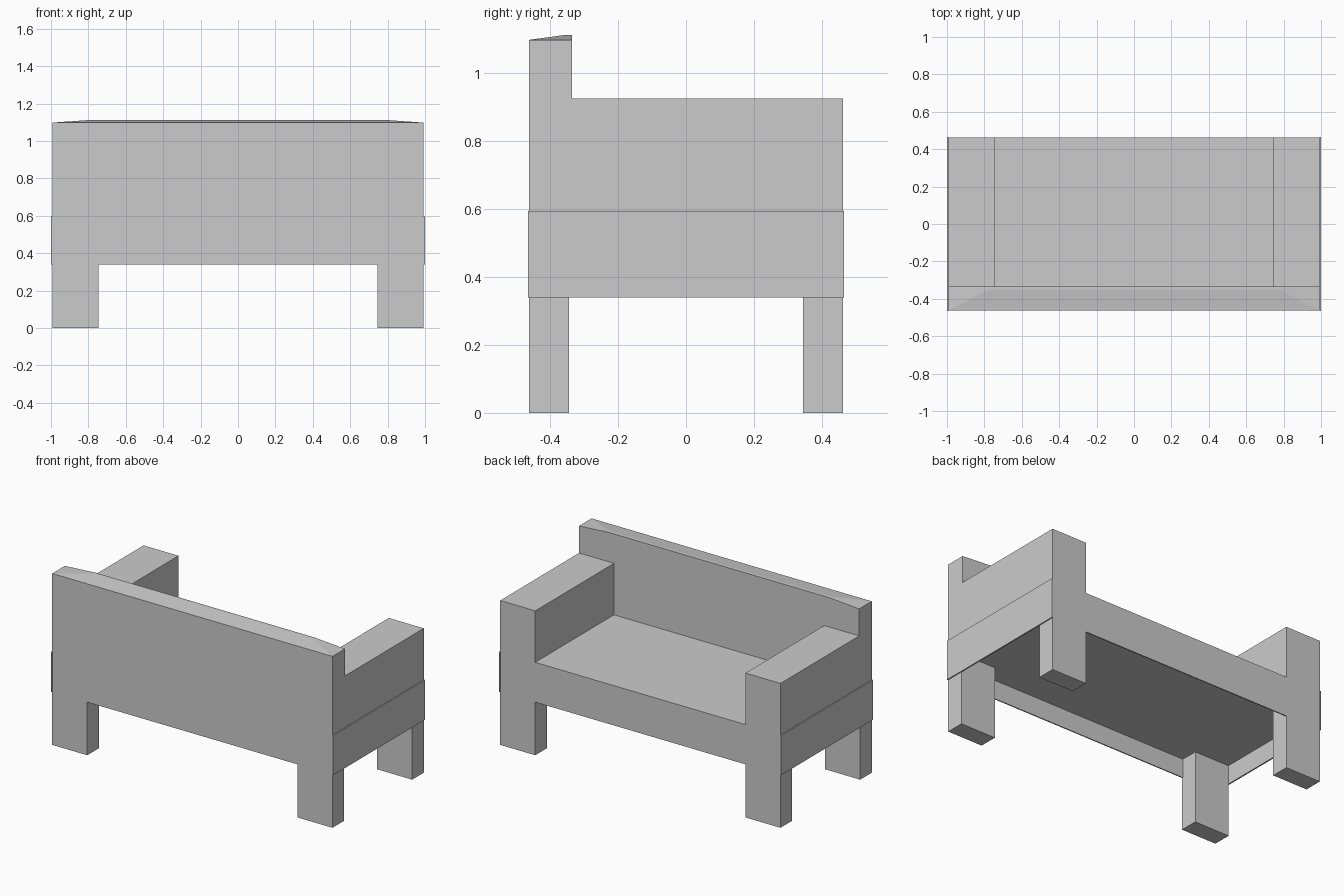
import bpy

if "Cube" in bpy.data.objects:
    bpy.data.objects.remove(bpy.data.objects["Cube"])

OUT_X, IN_X = 0.993, 0.745      # outer and inner faces of the arm blocks
Y, BACK_Y = 0.462, -0.335       # outer depth, front face of the backrest
RAIL_Z, UNDER_Z, SEAT_Z, ARM_Z = 0.34, 0.46, 0.595, 0.925


def make(name, verts, faces):
    mesh = bpy.data.meshes.new(name)
    mesh.from_pydata(verts, [], faces)
    mesh.validate()
    obj = bpy.data.objects.new(name, mesh)
    bpy.context.collection.objects.link(obj)
    return obj


def extrude_x(name, profile, x0, x1):
    """Solid from a counter-clockwise (y, z) profile, seen from +x."""
    n = len(profile)
    verts = [(x, y, z) for x in (x0, x1) for y, z in profile]
    faces = [tuple(reversed(range(n))), tuple(range(n, 2 * n))]
    faces += [(i, (i + 1) % n, n + (i + 1) % n, n + i) for i in range(n)]
    return make(name, verts, faces)


def box(name, x0, x1, y0, y1, z0, z1):
    return extrude_x(name, [(y0, z0), (y1, z0), (y1, z1), (y0, z1)], x0, x1)


# Arm blocks with their front and back legs, plus thin outer side bands
end_profile = [(-Y, 0), (-0.345, 0), (-0.345, UNDER_Z), (0.345, UNDER_Z),
               (0.345, 0), (Y, 0), (Y, ARM_Z), (BACK_Y, ARM_Z),
               (BACK_Y, SEAT_Z), (-Y, SEAT_Z)]
for side, s in (("left", -1), ("right", 1)):
    extrude_x(side + "_arm_and_legs", end_profile, *sorted((s * IN_X, s * OUT_X)))
    box(side + "_side_band", *sorted((s * (OUT_X - 0.002), s * 1.0)),
        -0.465, 0.465, RAIL_Z, SEAT_Z)

# Seat slab and the thin rails hanging below it
box("seat", -IN_X, IN_X, -Y, Y, UNDER_Z, SEAT_Z)
for name, s in (("backrest_side_rail", -1), ("seat_edge_rail", 1)):
    box(name, -IN_X, IN_X, *sorted((s * (Y - 0.007), s * Y)), RAIL_Z, UNDER_Z)

# Backrest with a slightly raised top
z0, z1, z2, rx = SEAT_Z, 1.098, 1.113, 0.78
backrest_verts = [
    (-OUT_X, -Y, z0), (OUT_X, -Y, z0), (OUT_X, BACK_Y, z0), (-OUT_X, BACK_Y, z0),
    (-OUT_X, -Y, z1), (OUT_X, -Y, z1), (OUT_X, BACK_Y, z1), (-OUT_X, BACK_Y, z1),
    (-rx, -0.352, z2), (rx, -0.352, z2), (rx, BACK_Y, z2), (-rx, BACK_Y, z2)]
make("backrest", backrest_verts, [
    (3, 2, 1, 0), (0, 1, 5, 4), (1, 2, 6, 5), (3, 0, 4, 7),
    (2, 3, 7, 11, 10, 6), (4, 5, 9, 8), (8, 9, 10, 11),
    (5, 6, 9), (6, 10, 9), (7, 4, 8), (7, 8, 11)])
